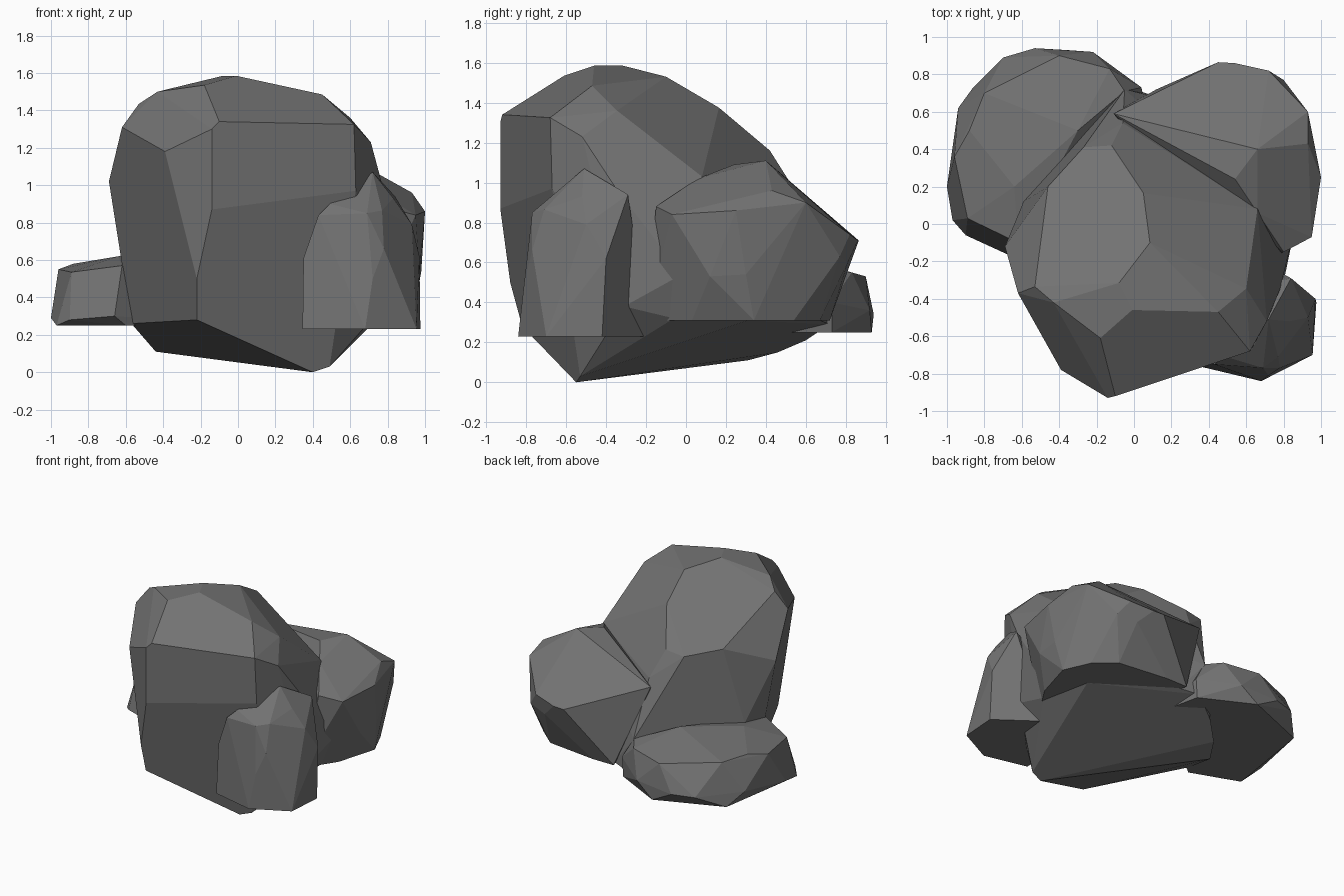
import bpy, bmesh, math

stone = bpy.data.materials.new("dark_stone")
stone.diffuse_color = (.17, .17, .17, 1)


def rock(name, corners):
    """Chiselled stone: convex hull of its corner points, near-flat facets merged."""
    bm = bmesh.new()
    for c in corners:
        bm.verts.new(c)
    bmesh.ops.convex_hull(bm, input=bm.verts[:])
    loose = [v for v in bm.verts if not v.link_faces]
    bmesh.ops.delete(bm, geom=loose, context='VERTS')
    bmesh.ops.dissolve_limit(bm, angle_limit=math.radians(5),
                             verts=bm.verts[:], edges=bm.edges[:])
    bmesh.ops.recalc_face_normals(bm, faces=bm.faces[:])
    mesh = bpy.data.meshes.new(name)
    bm.to_mesh(mesh)
    bm.free()
    mesh.materials.append(stone)
    obj = bpy.data.objects.new(name, mesh)
    bpy.context.collection.objects.link(obj)
    return obj


# Large central boulder
rock("main_boulder", [
    # crown
    (-.01, -.46, 1.585), (-.08, -.315, 1.585), (-.18, -.61, 1.535), (-.43, -.42, 1.5),
    (-.53, -.335, 1.435), (.085, -.1, 1.53), (.05, .165, 1.375), (.45, -.47, 1.485),
    # shoulders
    (-.62, -.37, 1.31), (-.39, -.78, 1.18), (-.14, -.93, 1.3), (-.10, -.92, 1.34),
    (.62, -.68, 1.325), (.60, -.345, 1.36), (.71, -.52, 1.23), (.66, .08, 1.03),
    (-.46, .2, 1.17), (-.27, .41, 1.14), (-.12, .42, 1.16), (-.06, .54, .97),
    # sides
    (-.69, -.12, 1.02), (-.14, -.93, .87), (.63, -.67, .97), (.78, -.35, .97),
    (-.22, -.88, .5), (.8, -.31, .38), (.86, -.02, .54), (-.05, .72, .55), (-.59, .12, .6),
    # underside
    (-.22, -.82, .28), (-.57, -.07, .26), (.40, -.55, 0), (.49, -.53, .03),
    (-.44, .31, .11), (-.35, .46, .15), (-.2, .6, .21), (.0, .72, .29),
    (.15, .67, .31), (.69, .31, .31), (.78, -.06, .32),
])

# Low rock at the back left
rock("back_left_rock", [
    # flat base
    (-.97, .02, .25), (-.6, -.12, .25), (-.86, .73, .25),
    (-.36, .93, .25), (.03, .73, .25), (.09, .46, .25),
    # belly
    (-.9, -.06, .28), (-.66, -.17, .3), (-1.0, .2, .29), (-.94, .62, .35),
    (-.70, .89, .34), (-.53, .94, .34), (-.22, .92, .36), (.04, .73, .4),
    # top
    (-.89, .03, .535), (-.96, .36, .55), (-.88, .5, .58), (-.80, .70, .57),
    (-.70, .77, .52), (-.40, .90, .53), (-.13, .83, .55), (-.05, .71, .56),
    (-.62, -.1, .57), (-.64, .2, .62), (-.3, .5, .64),
])

# Rock at the back right
rock("back_right_rock", [
    # top
    (-.11, .59, .93), (.66, .40, 1.11), (.93, .43, .96), (.93, .60, .9),
    (.54, .24, 1.09), (.66, .06, 1.02), (.45, .865, .71), (.54, .86, .71), (.72, .82, .74),
    # sides
    (1.0, .25, .86), (.95, -.07, .84), (.80, -.15, .88), (.80, .77, .63),
    (.65, .81, .6), (.84, .65, .51), (.97, .12, .53), (.98, .3, .54),
    # flat base
    (.3, .72, .31), (.12, .72, .31), (.7, .67, .31), (.85, .54, .31),
    (.94, .34, .31), (.85, .03, .31), (.7, -.2, .31), (.3, .1, .31),
])

# Upright rock at the front right
rock("front_right_rock", [
    # flat base
    (.345, -.76, .23), (.68, -.84, .23), (.955, -.70, .23), (.975, -.42, .23),
    (.66, -.19, .23), (.345, -.5, .23),
    # sides
    (.35, -.74, .61), (.72, -.81, .5), (.78, -.77, .66), (.97, -.4, .62),
    # peak
    (.43, -.75, .84), (.49, -.71, .9), (.69, -.77, .85), (.77, -.71, .865),
    (.62, -.64, .94), (.72, -.51, 1.07), (.83, -.52, .93), (.93, -.5, .79),
    (.84, -.29, .94), (.55, -.35, .8),
])
